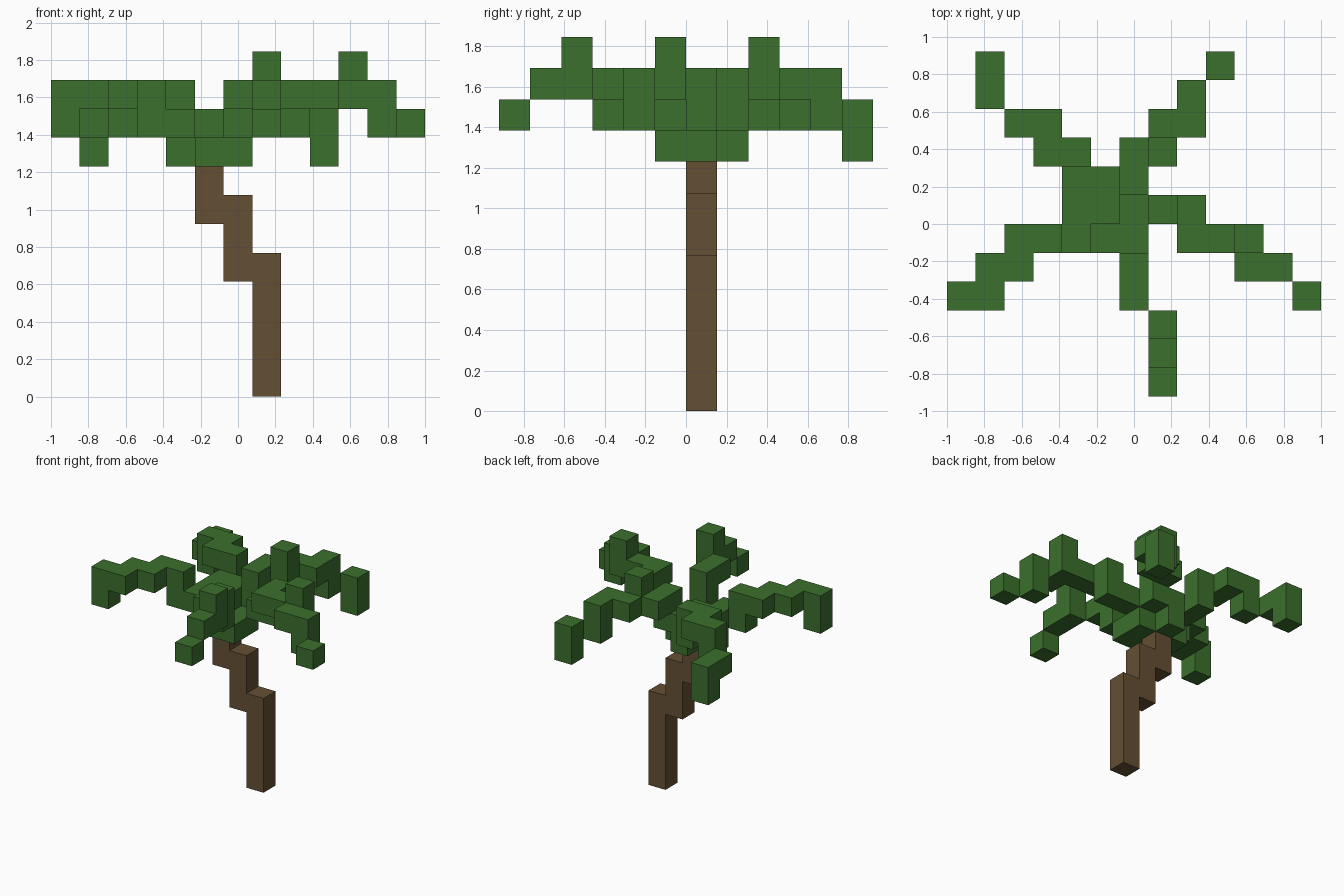
import bpy
import bmesh
from mathutils import Vector

# Remove the default cube only
default_cube = bpy.data.objects.get("Cube")
if default_cube:
    bpy.data.objects.remove(default_cube, do_unlink=True)

UNIT = 2 / 13                                   # edge of one block
CORNER = Vector((-6.5, -6.0, 0.0))              # block-grid corner, in blocks
SIDES = [Vector(v) for v in ((1, 0, 0), (-1, 0, 0), (0, 1, 0),
                             (0, -1, 0), (0, 0, 1), (0, 0, -1))]


def make_material(name, colour):
    material = bpy.data.materials.new(name)
    material.use_nodes = True
    material.diffuse_color = colour
    shader = material.node_tree.nodes["Principled BSDF"]
    shader.inputs["Base Color"].default_value = colour
    shader.inputs["Roughness"].default_value = 0.9
    return material


def add_block_face(bm, cell, side):
    """Add the square on one side of a block, facing outwards."""
    centre = Vector(cell) + Vector((0.5, 0.5, 0.5)) + side * 0.5
    across = Vector((side.y, side.z, side.x)) * 0.5
    upward = side.cross(across)
    corners = (across + upward, upward - across, -across - upward, across - upward)
    face = bm.faces.new([bm.verts.new((centre + c + CORNER) * UNIT) for c in corners])
    face.normal_update()
    if face.normal.dot(side) < 0:
        face.normal_flip()


def make_blocks(name, columns, material):
    """Build block columns (x, y, lowest, highest) as one clean outer shell."""
    cells = {(x, y, z) for x, y, low, high in columns for z in range(low, high + 1)}
    bm = bmesh.new()
    for cell in sorted(cells):
        for side in SIDES:
            neighbour = tuple(int(c + s) for c, s in zip(cell, side))
            if neighbour not in cells:
                add_block_face(bm, cell, side)
    bmesh.ops.remove_doubles(bm, verts=bm.verts, dist=UNIT / 100)
    bmesh.ops.dissolve_limit(bm, angle_limit=0.01, verts=bm.verts, edges=bm.edges)
    mesh = bpy.data.meshes.new(name)
    bm.to_mesh(mesh)
    bm.free()
    mesh.materials.append(material)
    obj = bpy.data.objects.new(name, mesh)
    bpy.context.collection.objects.link(obj)
    return obj


bark = make_material("bark_brown", (0.13, 0.08, 0.033, 1))
leaf = make_material("leaf_green", (0.044, 0.162, 0.026, 1))

# Stepped leaning trunk
make_blocks("trunk", [(7, 6, 0, 4), (6, 6, 4, 6), (5, 6, 6, 7)], bark)

# Heart of the crown, two layers
make_blocks("crown", [(5, 5, 8, 8), (6, 5, 8, 8), (6, 6, 8, 8), (5, 6, 8, 9),
                      (4, 6, 8, 9), (5, 7, 8, 9), (4, 7, 9, 9)], leaf)

# Drooping fronds, each listed from the crown to its tip
fronds = {
    "front_frond": [(6, 4, 9, 10), (6, 3, 10, 10), (7, 2, 10, 11),
                    (7, 1, 10, 10), (7, 0, 9, 9)],
    "left_frond": [(7, 6, 9, 9), (8, 6, 9, 10), (8, 5, 10, 10), (9, 5, 10, 10),
                   (10, 5, 10, 11), (10, 4, 10, 10), (11, 4, 9, 10), (12, 3, 9, 9)],
    "back_left_frond": [(6, 7, 9, 10), (6, 8, 10, 10), (7, 8, 10, 11), (7, 9, 10, 10),
                        (8, 9, 10, 10), (8, 10, 9, 10), (9, 11, 8, 9)],
    "back_right_frond": [(4, 8, 9, 10), (3, 8, 10, 10), (3, 9, 10, 10),
                         (2, 9, 9, 10), (1, 10, 9, 9), (1, 11, 8, 9)],
    "right_frond": [(4, 5, 9, 9), (3, 5, 9, 10), (2, 5, 10, 10), (2, 4, 10, 10),
                    (1, 4, 10, 10), (1, 3, 10, 10), (0, 3, 9, 10)],
}
for frond_name, frond_columns in fronds.items():
    make_blocks(frond_name, frond_columns, leaf)
